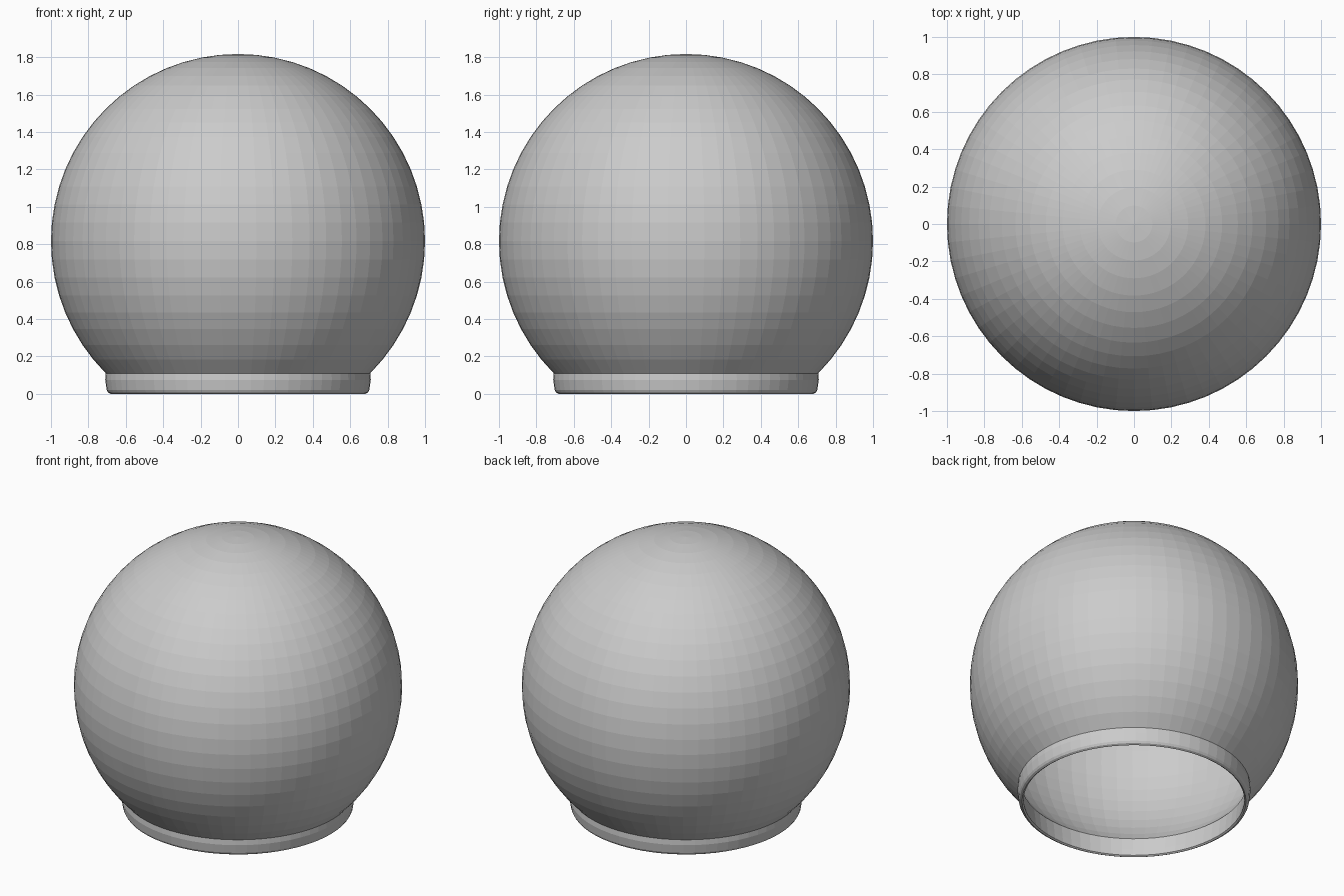
import bpy, bmesh
from math import sin, cos, pi

if "Cube" in bpy.data.objects:
    bpy.data.objects.remove(bpy.data.objects["Cube"])

SEG = 64          # sides around the axis
CZ = 0.817        # height of the sphere centre
STEP = pi / 32    # angle between sphere rings


def arc(radius):
    """Sphere profile from just below the pole down to the neck (45 deg below equator)."""
    return [(radius * sin(k * STEP), CZ + radius * cos(k * STEP)) for k in range(1, 25)]


def lathe(name, profile, top, bottom):
    """Revolve an (r, z) profile, closing both ends with a pole vertex."""
    bm = bmesh.new()
    rings = [[bm.verts.new((r * cos(2 * pi * i / SEG), r * sin(2 * pi * i / SEG), z))
              for i in range(SEG)] for r, z in profile]
    for a, b in zip(rings, rings[1:]):
        for i in range(SEG):
            j = (i + 1) % SEG
            bm.faces.new((a[i], b[i], b[j], a[j]))
    for ring, z in ((rings[0], top), (rings[-1], bottom)):
        pole = bm.verts.new((0, 0, z))
        for i in range(SEG):
            bm.faces.new((pole, ring[i], ring[(i + 1) % SEG]))
    bmesh.ops.recalc_face_normals(bm, faces=bm.faces)
    mesh = bpy.data.meshes.new(name)
    bm.to_mesh(mesh)
    bm.free()
    obj = bpy.data.objects.new(name, mesh)
    bpy.context.collection.objects.link(obj)
    return obj


# Hollow globe: outer sphere, neck with rounded lip, then back up the inner wall
WALL = 0.03
neck = [(0.71, 0.075), (0.702, 0.02), (0.695, 0.007), (0.682, 0.0),
        (0.672, 0.007), (0.676, 0.05)]
profile = arc(1.0) + neck + arc(1.0 - WALL)[::-1]
lathe("globe_shade", profile, CZ + 1.0, CZ + 1.0 - WALL)
